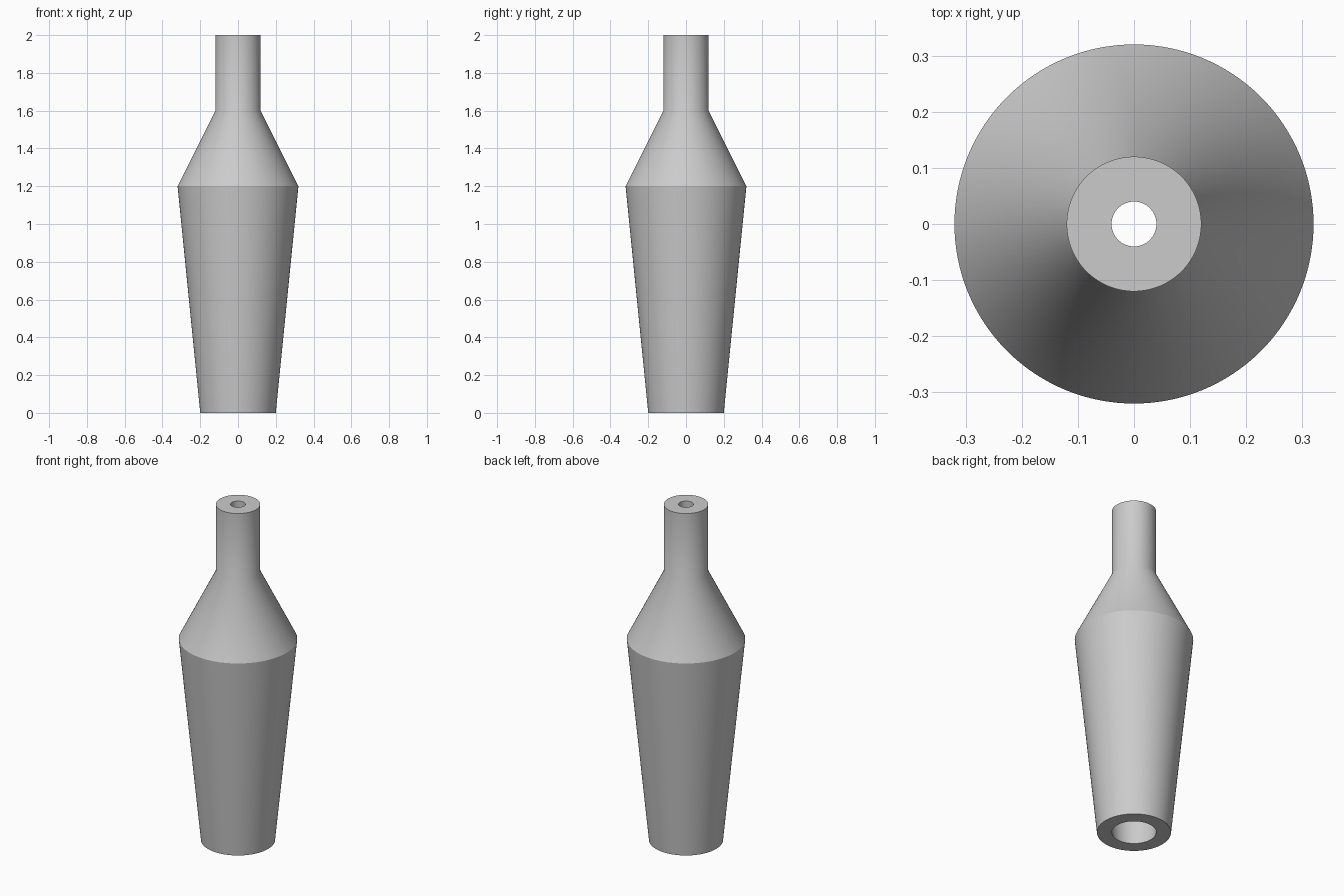
import bpy
import bmesh
from math import cos, sin, tau, radians

cube = bpy.data.objects.get("Cube")
if cube:
    bpy.data.objects.remove(cube, do_unlink=True)

SIDES = 128
WALL = 0.08

grey = bpy.data.materials.new("plain grey")
grey.use_nodes = True
colour = (0.6, 0.6, 0.6, 1)
grey.diffuse_color = colour
grey.node_tree.nodes["Principled BSDF"].inputs["Base Color"].default_value = colour

# Closed wall profile: up the outside, down the bore
outer = [(0.20, 0), (0.32, 1.2), (0.12, 1.6), (0.12, 2)]
bore = [(r - WALL, z) for r, z in reversed(outer)]

# Revolve the profile into a hollow body
bm = bmesh.new()
rings = [
    [bm.verts.new((r * cos(tau * i / SIDES), r * sin(tau * i / SIDES), z))
     for i in range(SIDES)]
    for r, z in outer + bore
]
for low, high in zip(rings, rings[1:] + rings[:1]):
    for i in range(SIDES):
        j = (i + 1) % SIDES
        bm.faces.new((low[i], low[j], high[j], high[i]))
bmesh.ops.recalc_face_normals(bm, faces=bm.faces)

mesh = bpy.data.meshes.new("hollow_body")
bm.to_mesh(mesh)
bm.free()
mesh.materials.append(grey)
body = bpy.data.objects.new("hollow_body", mesh)
bpy.context.collection.objects.link(body)

# Smooth round walls with crisp shoulder and rims
bpy.ops.object.select_all(action='DESELECT')
body.select_set(True)
bpy.context.view_layer.objects.active = body
bpy.ops.object.shade_smooth_by_angle(angle=radians(30))
